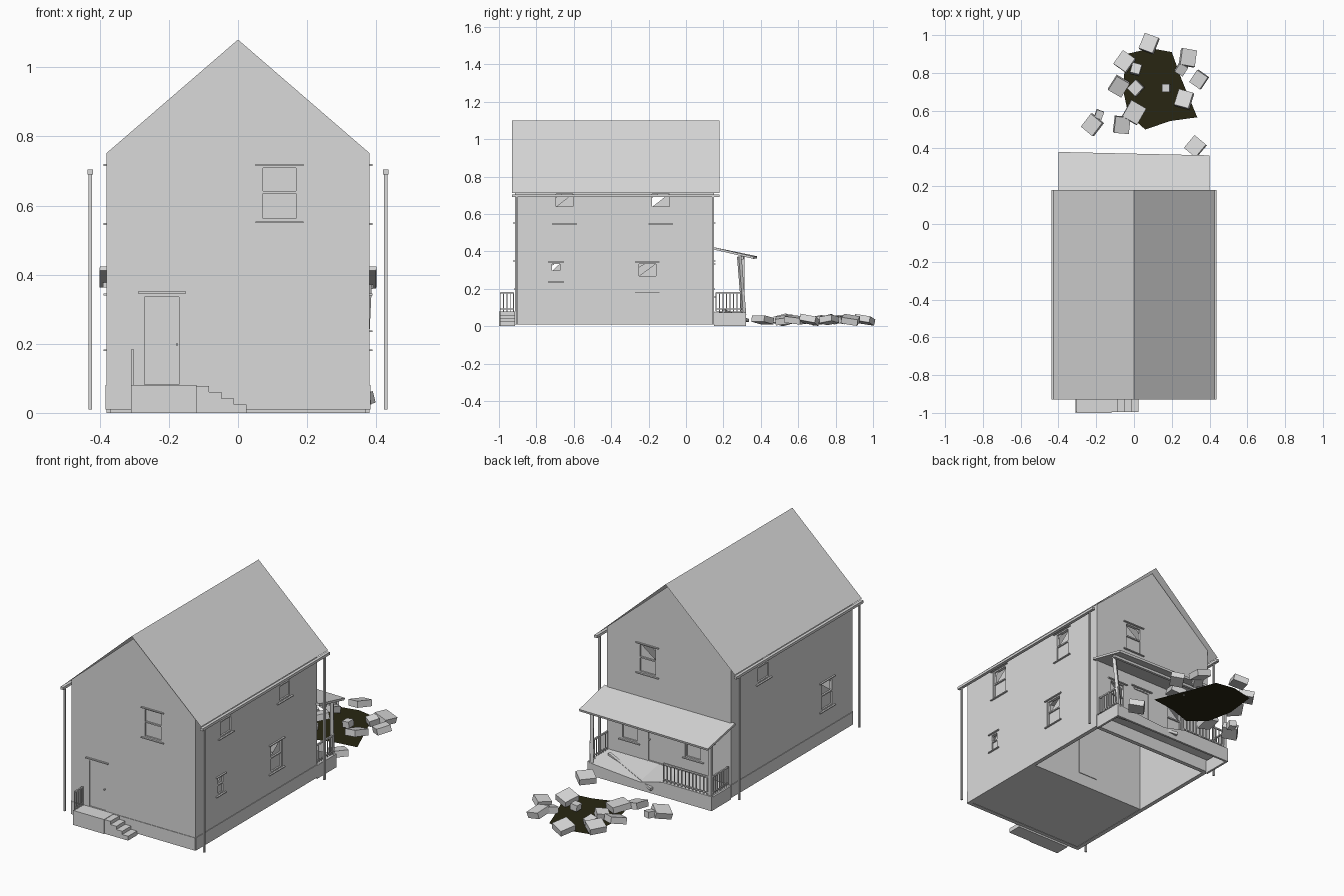
import bpy, bmesh, math, random
from mathutils import Vector, Matrix, Euler

random.seed(4)
cube = bpy.data.objects.get("Cube")
if cube:
    bpy.data.objects.remove(cube, do_unlink=True)


def material(name, rgb):
    m = bpy.data.materials.new(name)
    m.use_nodes = True
    m.diffuse_color = (*rgb, 1)
    m.node_tree.nodes["Principled BSDF"].inputs["Base Color"].default_value = (*rgb, 1)
    return m


GREY = material("pale_grey", (0.7, 0.7, 0.7))
DARK = material("dark_earth", (0.021, 0.019, 0.006))
parts = {}                      # part name -> bmesh being filled
W, FRONT, BACK = 0.38, -0.915, 0.15


def get(name):
    return parts.setdefault(name, bmesh.new())


def box(name, lo, hi, mat=None):
    lo, hi = Vector(lo), Vector(hi)
    m = Matrix.Translation((lo + hi) / 2) @ Matrix.Diagonal((*(hi - lo), 1))
    bmesh.ops.create_cube(get(name), size=1, matrix=(mat or Matrix()) @ m)


def bar(name, p, q, t):
    p, q = Vector(p), Vector(q)
    turn = (q - p).to_track_quat('Z', 'X').to_matrix().to_4x4()
    box(name, (-t, -t, 0), (t, t, (q - p).length), Matrix.Translation(p) @ turn)


def sheet(name, points):
    bm = get(name)
    return bm.faces.new([bm.verts.new(p) for p in points])


def prism(name, profile, y0, y1):
    bm = get(name)
    face = sheet(name, [(x, y0, z) for x, z in profile])
    ext = bmesh.ops.extrude_face_region(bm, geom=[face])["geom"]
    verts = [v for v in ext if isinstance(v, bmesh.types.BMVert)]
    bmesh.ops.translate(bm, verts=verts, vec=(0, y1 - y0, 0))


def on_wall(side, u, d, z):
    """Point at u along a wall, d outward from it, at height z."""
    return {"front": (u, FRONT - d, z), "back": (u, BACK + d, z),
            "right": (W + d, u, z), "left": (-W - d, u, z)}[side]


def wall_box(name, side, u0, u1, z0, z1, d0, d1):
    a, b = on_wall(side, u0, d0, z0), on_wall(side, u1, d1, z1)
    box(name, [min(p) for p in zip(a, b)], [max(p) for p in zip(a, b)])


def frame(name, side, u0, u1, z0, z1, t):
    wall_box(name, side, u0, u0 + t, z0, z1, -0.018, -0.001)
    wall_box(name, side, u1 - t, u1, z0, z1, -0.018, -0.001)
    wall_box(name, side, u0 + t, u1 - t, z1 - t, z1, -0.018, -0.001)


def window(side, u, z0, w, h, broken=True):
    u0, u1, z1, t = u - w / 2, u + w / 2, z0 + h, 0.007
    mid = z0 + h / 2
    wall_box("openings", side, u0, u1, z0, z1, -0.04, 0.03)
    frame("window_frames", side, u0, u1, z0, z1, t)
    for z in (z0, mid):
        wall_box("window_frames", side, u0 + t, u1 - t, z, z + t, -0.018, -0.001)
    for z in (z0 - 0.006, z1):
        wall_box("window_sills", side, u0 - 0.014, u1 + 0.014, z, z + 0.005, -0.002, 0.009)
    wall_box("window_glass", side, u0, u1, z0, mid, -0.012, -0.009)
    if broken:
        for a, b, c in (((u0, mid), (u1, mid), (u1, z1)), ((u0, z1), (u0, z1 - h / 5), (u, z1))):
            sheet("window_glass", [on_wall(side, p, -0.01, z) for p, z in (a, b, c)])
    else:
        wall_box("window_glass", side, u0, u1, mid, z1, -0.012, -0.009)


def door(side, u0, u1):
    wall_box("openings", side, u0, u1, 0.082, 0.34, -0.04, 0.03)
    frame("door_frames", side, u0, u1, 0.082, 0.34, 0.005)
    wall_box("doors", side, u0 + 0.004, u1 - 0.004, 0.082, 0.337, -0.014, -0.006)
    wall_box("door_knobs", side, u1 - 0.014, u1 - 0.008, 0.195, 0.201, -0.007, 0.004)
    wall_box("window_sills", side, u0 - 0.014, u1 + 0.014, 0.345, 0.351, -0.002, 0.009)


def railing(name, p, q, count):
    p, q = Vector(p), Vector(q)
    top, low = Vector((0, 0, 0.1)), Vector((0, 0, 0.012))
    bar(name, p + top, q + top, 0.004)
    bar(name, p + low, q + low, 0.003)
    for i in range(count):
        s = p.lerp(q, i / (count - 1))
        bar(name, s, s + top, 0.0025)


# House shell, hollow and open underneath
prism("house_walls", [(-W, 0.01), (W, 0.01), (W, 0.752), (0, 1.08), (-W, 0.752)], FRONT, BACK)
i = W - 0.02
prism("cavity", [(-i, -0.1), (i, -0.1), (i, 0.74), (0, 1.05), (-i, 0.74)], FRONT + 0.02, BACK - 0.02)
for side, a, b in (("front", -W, W), ("back", -W, W), ("left", FRONT, BACK), ("right", FRONT, BACK)):
    wall_box("foundation", side, a, b, 0.01, 0.08, -0.001, 0.003)

# Windows and doors
window("front", 0.12, 0.555, 0.11, 0.16, False)
window("back", 0.13, 0.555, 0.11, 0.16)
window("back", 0.24, 0.16, 0.1, 0.17)
window("back", -0.15, 0.16, 0.1, 0.17)
for u in (-0.65, -0.135):
    window("right", u, 0.55, 0.105, 0.165)
window("right", -0.695, 0.24, 0.055, 0.1)
window("right", -0.207, 0.185, 0.105, 0.155)
window("left", -0.69, 0.185, 0.105, 0.155)
window("left", -0.135, 0.55, 0.105, 0.165)
door("front", -0.275, -0.165)
door("back", 0.02, 0.13)

# Interior: front floor, partition with a door, upper floor
box("ground_floor", (-i, FRONT + 0.02, 0.012), (i, -0.38, 0.08))
box("partition_wall", (-i, -0.39, 0.012), (i, -0.38, 0.42))
box("partition_door", (-0.06, -0.381, 0.08), (0.06, -0.376, 0.34))
box("upper_floor", (-i, FRONT + 0.02, 0.42), (i, BACK - 0.02, 0.43))

# Roof, gutters and downpipes
for s in (-1, 1):
    sheet("main_roof", [(0, -0.93, 1.1), (s * 0.425, -0.93, 0.712), (s * 0.425, 0.18, 0.712), (0, 0.18, 1.1)])
    x0, x1 = sorted((s * 0.419, s * 0.436))
    box("gutters", (x0, -0.93, 0.69), (x1, 0.18, 0.704))
    for y in (-0.905, 0.145):
        bar("downpipes", (s * 0.4275, y, 0.01), (s * 0.4275, y, 0.695), 0.005)

# Front stoop, steps and handrail
box("front_stoop", (-0.31, -1, 0), (-0.12, FRONT, 0.08))
for k in range(4):
    x = -0.12 + k * 0.036
    box("front_steps", (x, -0.995, 0), (x + 0.036, FRONT, 0.078 - k * 0.018))
railing("stoop_railing", (-0.305, -0.993, 0.08), (-0.305, -0.922, 0.08), 5)

# Back porch with sagging deck
E = 0.32
edge = [(-W, 0.08), (-0.08, 0.08), (0.06, 0.045), (W, 0.07)]
prism("porch_skirt", [(-W, 0), (W, 0)] + edge[::-1], E - 0.012, E)
for s in (-1, 1):
    x0, x1 = sorted((s * W, s * (W - 0.012)))
    box("porch_skirt", (x0, BACK, 0), (x1, E, 0.074))
for (xa, za), (xb, zb) in zip(edge, edge[1:]):
    sheet("porch_deck", [(xa, BACK, 0.08), (xb, BACK, 0.08), (xb, E, zb), (xa, E, za)])
bar("fallen_plank", (0.33, 0.2, 0.082), (-0.02, 0.33, 0.03), 0.008)

# Porch railings, posts and lean-to roof
for s in (-1, 1):
    railing("porch_railing", (s * 0.37, 0.16, 0.08), (s * 0.37, 0.31, 0.08), 9)
railing("porch_railing", (-0.37, 0.31, 0.08), (-0.08, 0.31, 0.08), 14)
bar("porch_posts", (-0.365, 0.305, 0.07), (-0.365, 0.305, 0.372), 0.009)
bar("porch_posts", (0.36, 0.31, 0.06), (0.375, 0.285, 0.372), 0.009)
bar("porch_beam", (-0.39, 0.305, 0.37), (0.39, 0.3, 0.365), 0.007)
sheet("porch_roof", [(-0.4, 0.14, 0.418), (0.4, 0.14, 0.418), (0.4, 0.362, 0.366), (-0.4, 0.38, 0.368)])

# Scorched pit and scattered rubble blocks
sheet("ground_pit", [(x, y, 0.004) for x, y in (
    (-0.06, 0.72), (-0.03, 0.58), (0.06, 0.5), (0.19, 0.545), (0.335, 0.565),
    (0.25, 0.77), (0.2, 0.91), (0.09, 0.93), (-0.04, 0.9))])
for x, y, size, turn in (
        (0.08, 0.955, 8, 20), (-0.05, 0.86, 8, 35), (0.01, 0.82, 5, 15), (-0.08, 0.73, 8, 30),
        (0.01, 0.72, 6, 45), (0.17, 0.72, 4, 0), (0.265, 0.66, 8, 15), (0.285, 0.88, 8, 10),
        (0.25, 0.82, 5, 30), (0.345, 0.765, 7, 35), (0, 0.59, 9, 30), (-0.065, 0.525, 8, 5),
        (-0.22, 0.525, 8, 40), (-0.185, 0.58, 4, 20), (0.325, 0.41, 8, 40)):
    r, h = size / 200, 0.017
    tilt = [math.radians(random.uniform(-16, 16)) for _ in "xy"]
    m = Matrix.Translation((x, y, 0.034)) @ Euler((*tilt, math.radians(-turn))).to_matrix().to_4x4()
    box("rubble_blocks", (-r, -r * 1.1, -h), (r, r * 1.1, h), m)

# Turn every part into an object
objects = {}
for name, bm in parts.items():
    bmesh.ops.recalc_face_normals(bm, faces=bm.faces)
    mesh = bpy.data.meshes.new(name)
    bm.to_mesh(mesh)
    bm.free()
    mesh.materials.append(DARK if name == "ground_pit" else GREY)
    objects[name] = bpy.data.objects.new(name, mesh)
    bpy.context.collection.objects.link(objects[name])


def apply(ob, kind, **settings):
    mod = ob.modifiers.new(kind.lower(), kind)
    for key, value in settings.items():
        setattr(mod, key, value)
    bpy.context.view_layer.objects.active = ob
    bpy.ops.object.modifier_apply(modifier=mod.name)


# Hollow the walls, cut the openings, thicken the lean-to roof
for wall, cutters in (("house_walls", ("cavity", "openings")), ("foundation", ())):
    for cutter in cutters:
        apply(objects[wall], "BOOLEAN", operation="DIFFERENCE", solver="EXACT", object=objects[cutter])
for cutter in ("cavity", "openings"):
    bpy.data.objects.remove(objects[cutter], do_unlink=True)
apply(objects["porch_roof"], "SOLIDIFY", thickness=0.012, offset=0)
